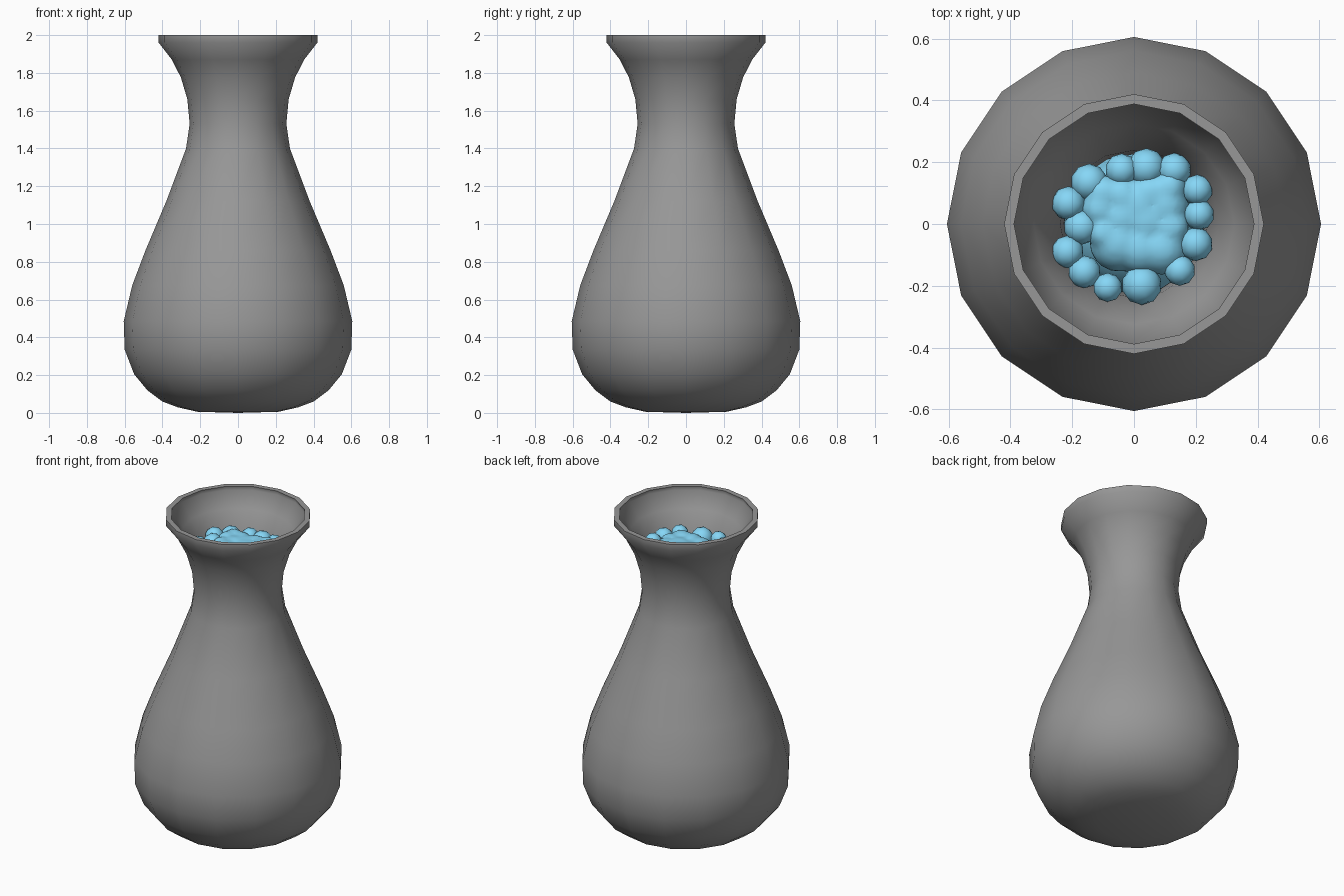
import bpy, bmesh, math
from mathutils import Matrix

if "Cube" in bpy.data.objects:
    bpy.data.objects.remove(bpy.data.objects["Cube"])

SIDES = 16


def material(name, rgb):
    mat = bpy.data.materials.new(name)
    mat.diffuse_color = (*rgb, 1)
    mat.use_nodes = True
    mat.node_tree.nodes["Principled BSDF"].inputs["Base Color"].default_value = mat.diffuse_color
    return mat


blue = material("sky_blue", (0.24, 0.68, 0.93))
dark = material("dark_grey", (0.31, 0.31, 0.31))


def add_object(name, bm, mat):
    mesh = bpy.data.meshes.new(name)
    bm.to_mesh(mesh)
    bm.free()
    mesh.materials.append(mat)
    ob = bpy.data.objects.new(name, mesh)
    bpy.context.collection.objects.link(ob)
    bpy.ops.object.select_all(action='DESELECT')
    bpy.context.view_layer.objects.active = ob
    ob.select_set(True)
    bpy.ops.object.shade_smooth_by_angle(angle=math.radians(60))
    return ob


def lathe(name, profile, mat):
    """Revolve (radius, z) points around z; zero radius closes to a pole."""
    bm = bmesh.new()
    verts = [bm.verts.new((r, 0, z)) for r, z in profile]
    edges = [bm.edges.new(pair) for pair in zip(verts, verts[1:])]
    bmesh.ops.spin(bm, geom=verts + edges, cent=(0, 0, 0), axis=(0, 0, 1),
                   angle=math.tau, steps=SIDES, use_duplicate=False)
    bmesh.ops.remove_doubles(bm, verts=bm.verts[:], dist=0.0005)
    bmesh.ops.recalc_face_normals(bm, faces=bm.faces[:])
    return add_object(name, bm, mat)


def inset(profile, d):
    """Shift a profile inwards by d along its normals."""
    out = []
    for i, (r, z) in enumerate(profile):
        a, b = profile[max(i - 1, 0)], profile[min(i + 1, len(profile) - 1)]
        dr, dz = b[0] - a[0], b[1] - a[1]
        n = math.hypot(dr, dz)
        out.append((max(r - d * dz / n, 0), z + d * dr / n))
    out[0] = (0, profile[0][1] + d)
    return out


# vase: one closed wall profile, outside up to the lip and back down inside
outer = [(0, 0), (0.215, 0.006), (0.32, 0.03), (0.40, 0.06), (0.48, 0.12),
         (0.55, 0.205), (0.60, 0.335), (0.605, 0.485), (0.56, 0.675),
         (0.49, 0.86), (0.38, 1.12), (0.275, 1.40), (0.256, 1.53),
         (0.268, 1.66), (0.302, 1.775), (0.35, 1.87), (0.42, 1.96), (0.42, 2.0)]
inner = inset(outer, 0.03)
inner[-1] = (0.388, 2.0)
lathe("vase", outer + inner[::-1], dark)

# liquid body filling the vase below the droplets
fill = [p for p in inset(outer, 0.04) if p[1] < 1.6]
lathe("liquid", fill + [(0.19, 1.64), (0.12, 1.70), (0, 1.75)], blue)

# droplets: a ring of single balls and a merged mound (x, y, radius)
ring = [(-.145, .135, .06), (-.04, .175, .053), (.04, .183, .062),
        (.13, .175, .055), (.205, .11, .05), (.21, .03, .05),
        (.2, -.065, .055), (.148, -.15, .05), (.025, -.197, .065),
        (-.085, -.205, .047), (-.16, -.155, .053), (-.215, -.09, .053),
        (-.17, -.01, .057), (-.212, .067, .055)]
mound = [(-.05, -.06, .095), (.04, .01, .1), (.09, -.08, .085),
         (.1, .06, .08), (.02, .06, .085), (-.1, .1, .06), (.02, -.08, .085),
         (.115, .12, .055), (-.11, .05, .06), (-.04, .09, .065),
         (.05, .1, .06), (-.04, .02, .08), (.12, -.01, .06), (-.1, -.03, .05)]


def balls(spots, top, detail):
    bm = bmesh.new()
    for x, y, r in spots:
        bmesh.ops.create_icosphere(bm, subdivisions=detail, radius=r,
                                   matrix=Matrix.Translation((x, y, top - r)))
    return bm


add_object("droplet_ring", balls(ring, 1.835, 2), blue)

# fuse the touching balls of the mound into one soft skin
mound_ob = add_object("droplet_mound", balls(mound, 1.84, 3), blue)
remesh = mound_ob.modifiers.new("fuse", 'REMESH')
remesh.mode = 'VOXEL'
remesh.voxel_size = 0.015
remesh.use_smooth_shade = True
soften = mound_ob.modifiers.new("soften", 'SMOOTH')
soften.factor = 0.5
soften.iterations = 4
